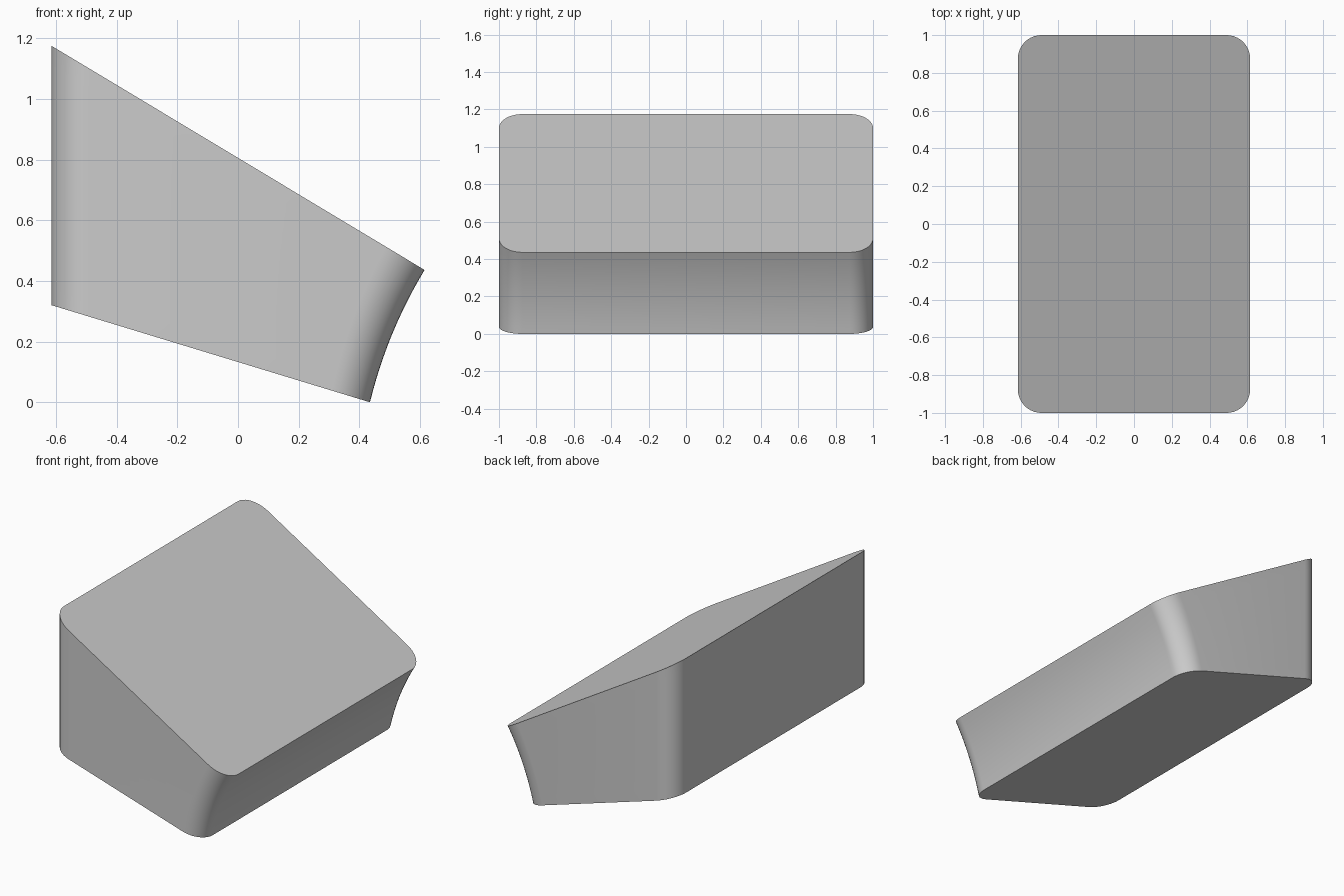
import bpy, bmesh, math

cube = bpy.data.objects.get("Cube")
if cube:
    bpy.data.objects.remove(cube, do_unlink=True)

LEFT, HALF_DEPTH, RADIUS = -0.615, 1.0, 0.125
LAYERS, CORNER_STEPS = 12, 10
LOW, HIGH, SAG = (0.435, 0.0), (0.615, 0.436), 0.018   # ends and hollow of the curved wall
LEFT_LOW, LEFT_HIGH = 0.32, 1.175                      # heights of the upright wall


def curved_wall(t):
    """Point (x, z) on the shallow concave wall, t from bottom to top."""
    dx, dz = HIGH[0] - LOW[0], HIGH[1] - LOW[1]
    length = math.hypot(dx, dz)
    hollow = SAG * 4 * t * (1 - t)
    return LOW[0] + dx * t - hollow * dz / length, LOW[1] + dz * t + hollow * dx / length


def rounded_outline(right):
    """Rounded rectangle from LEFT to right, counter-clockwise."""
    centres = [(right - RADIUS, 1), (LEFT + RADIUS, 1), (LEFT + RADIUS, -1), (right - RADIUS, -1)]
    for quarter, (cx, side) in enumerate(centres):
        for i in range(CORNER_STEPS + 1):
            a = (quarter + i / CORNER_STEPS) * math.pi / 2
            yield cx + RADIUS * math.cos(a), side * (HALF_DEPTH - RADIUS) + RADIUS * math.sin(a)


# Stack of tilted outlines joined into the wedge
bm = bmesh.new()
rings = []
for k in range(LAYERS + 1):
    t = k / LAYERS
    right, z_right = curved_wall(t)
    z_left = LEFT_LOW + (LEFT_HIGH - LEFT_LOW) * t
    slope = (z_right - z_left) / (right - LEFT)
    rings.append([bm.verts.new((x, y, z_left + slope * (x - LEFT)))
                  for x, y in rounded_outline(right)])
for lower, upper in zip(rings, rings[1:]):
    n = len(lower)
    for i in range(n):
        j = (i + 1) % n
        bm.faces.new((lower[i], lower[j], upper[j], upper[i]))
bm.faces.new(rings[0][::-1])
bm.faces.new(rings[-1])
bmesh.ops.recalc_face_normals(bm, faces=bm.faces)

mesh = bpy.data.meshes.new("wedge_block")
bm.to_mesh(mesh)
bm.free()
block = bpy.data.objects.new("wedge_block", mesh)
bpy.context.collection.objects.link(block)

# Plain grey
grey = bpy.data.materials.new("light_grey")
grey.use_nodes = True
colour = (0.6, 0.6, 0.6, 1)
grey.diffuse_color = colour
grey.node_tree.nodes["Principled BSDF"].inputs["Base Color"].default_value = colour
mesh.materials.append(grey)

# Smooth walls, crisp rims
bpy.ops.object.select_all(action="DESELECT")
block.select_set(True)
bpy.context.view_layer.objects.active = block
bpy.ops.object.shade_smooth_by_angle(angle=math.radians(30))
